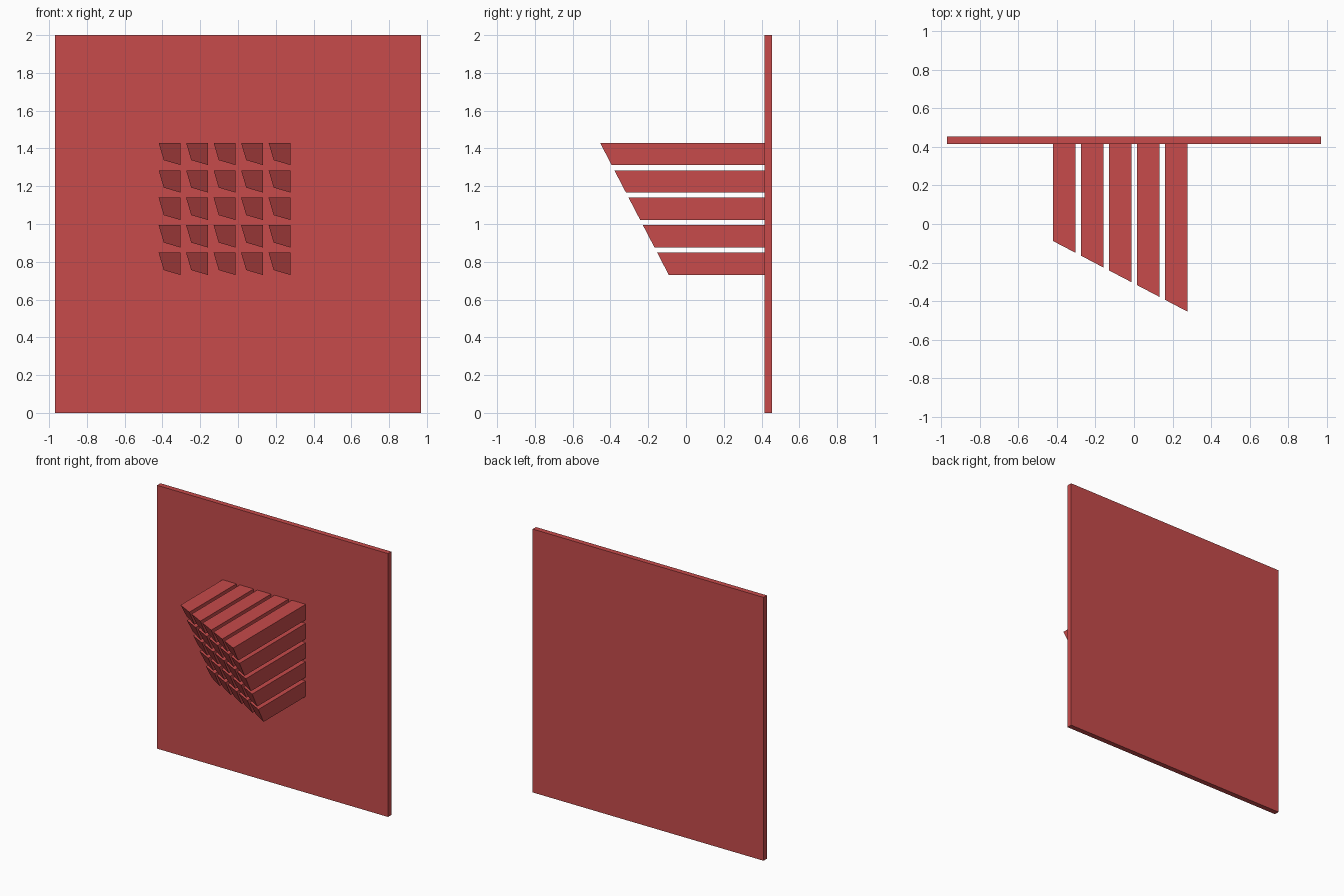
import bpy, bmesh

if "Cube" in bpy.data.objects:
    bpy.data.objects.remove(bpy.data.objects["Cube"])

red = bpy.data.materials.new("red")
red.diffuse_color = (0.57, 0.07, 0.07, 1)
red.use_nodes = True
red.node_tree.nodes["Principled BSDF"].inputs["Base Color"].default_value = red.diffuse_color

PLATE_FRONT, PLATE_BACK = 0.415, 0.455
PITCH = 0.1455


def prism(name, profile, front, back):
    """Prism along y from an x-z profile; front(x, z) gives the cut end."""
    bm = bmesh.new()
    a = [bm.verts.new((x, front(x, z), z)) for x, z in profile]
    b = [bm.verts.new((x, back, z)) for x, z in profile]
    bm.faces.new(a)
    bm.faces.new(b[::-1])
    n = len(profile)
    for i in range(n):
        j = (i + 1) % n
        bm.faces.new((a[i], b[i], b[j], a[j]))
    bmesh.ops.recalc_face_normals(bm, faces=bm.faces)
    mesh = bpy.data.meshes.new(name)
    bm.to_mesh(mesh)
    bm.free()
    mesh.materials.append(red)
    obj = bpy.data.objects.new(name, mesh)
    bpy.context.collection.objects.link(obj)
    return obj


# Upright back plate
prism("back_plate", [(-0.97, 0), (0.97, 0), (0.97, 2), (-0.97, 2)],
      lambda x, z: PLATE_FRONT, PLATE_BACK)


# Slanted plane that trims the free ends of all bars
def slant(x, z):
    return -0.455 - 0.525 * (x - 0.278) - 0.52 * (z - 1.43)


# 5 x 5 grid of bars with one clipped-in lower corner
section = [(0, 0), (0.027, -0.092), (0.116, -0.118), (0.116, 0)]
for row in range(5):
    for col in range(5):
        x0, z0 = -0.42 + col * PITCH, 1.43 - row * PITCH
        prism(f"bar_{row + 1}_{col + 1}",
              [(x0 + x, z0 + z) for x, z in section], slant, PLATE_FRONT)
